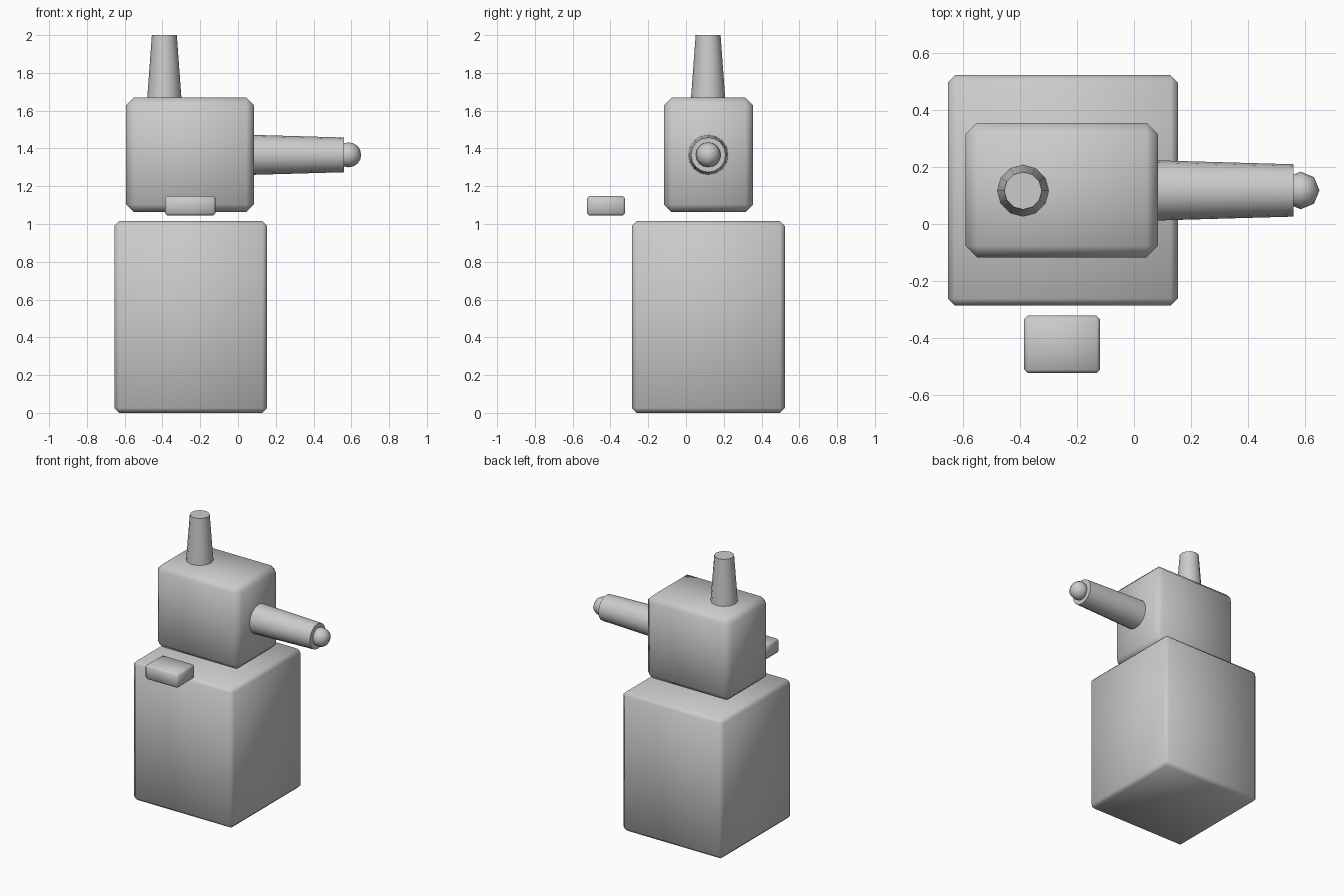
import bpy
import math

if "Cube" in bpy.data.objects:
    bpy.data.objects.remove(bpy.data.objects["Cube"])


def box(name, lo, hi, bevel):
    """Chamfered, smooth-shaded box between two corners."""
    size = [b - a for a, b in zip(lo, hi)]
    mid = [(a + b) / 2 for a, b in zip(lo, hi)]
    bpy.ops.mesh.primitive_cube_add(size=1, location=mid)
    ob = bpy.context.object
    ob.name = name
    ob.scale = size
    bpy.ops.object.transform_apply(location=False, rotation=False, scale=True)
    mod = ob.modifiers.new("chamfer", 'BEVEL')
    mod.width = bevel
    mod.segments = 1
    bpy.ops.object.shade_smooth()
    return ob


def taper(name, start, length, r1, r2, sides, rot=(0, 0, 0)):
    """Tapered round tube that starts at a point and runs along local z."""
    bpy.ops.mesh.primitive_cone_add(vertices=sides, radius1=r1, radius2=r2, depth=length)
    ob = bpy.context.object
    ob.name = name
    for v in ob.data.vertices:
        v.co.z += length / 2
    ob.location = start
    ob.rotation_euler = rot
    bpy.ops.object.shade_smooth_by_angle(angle=math.radians(40))
    return ob


# Large base block, upper head block and the small floating block in front
box("base_block", (-0.654, -0.287, 0.0), (0.154, 0.523, 1.015), 0.025)
box("head_block", (-0.592, -0.117, 1.063), (0.084, 0.355, 1.669), 0.04)
box("front_block", (-0.386, -0.524, 1.045), (-0.12, -0.322, 1.148), 0.012)

# Chimney on top of the head
taper("chimney", (-0.39, 0.117, 1.66), 0.34, 0.091, 0.066, 12)

# Arm sticking out of the right side
taper("arm", (0.07, 0.118, 1.366), 0.49, 0.106, 0.092, 16, (0, math.pi / 2, 0))

# Ball at the end of the arm
bpy.ops.mesh.primitive_uv_sphere_add(segments=8, ring_count=8, radius=0.066,
                                     location=(0.586, 0.118, 1.366))
bpy.context.object.name = "arm_tip"
bpy.ops.object.shade_smooth()
